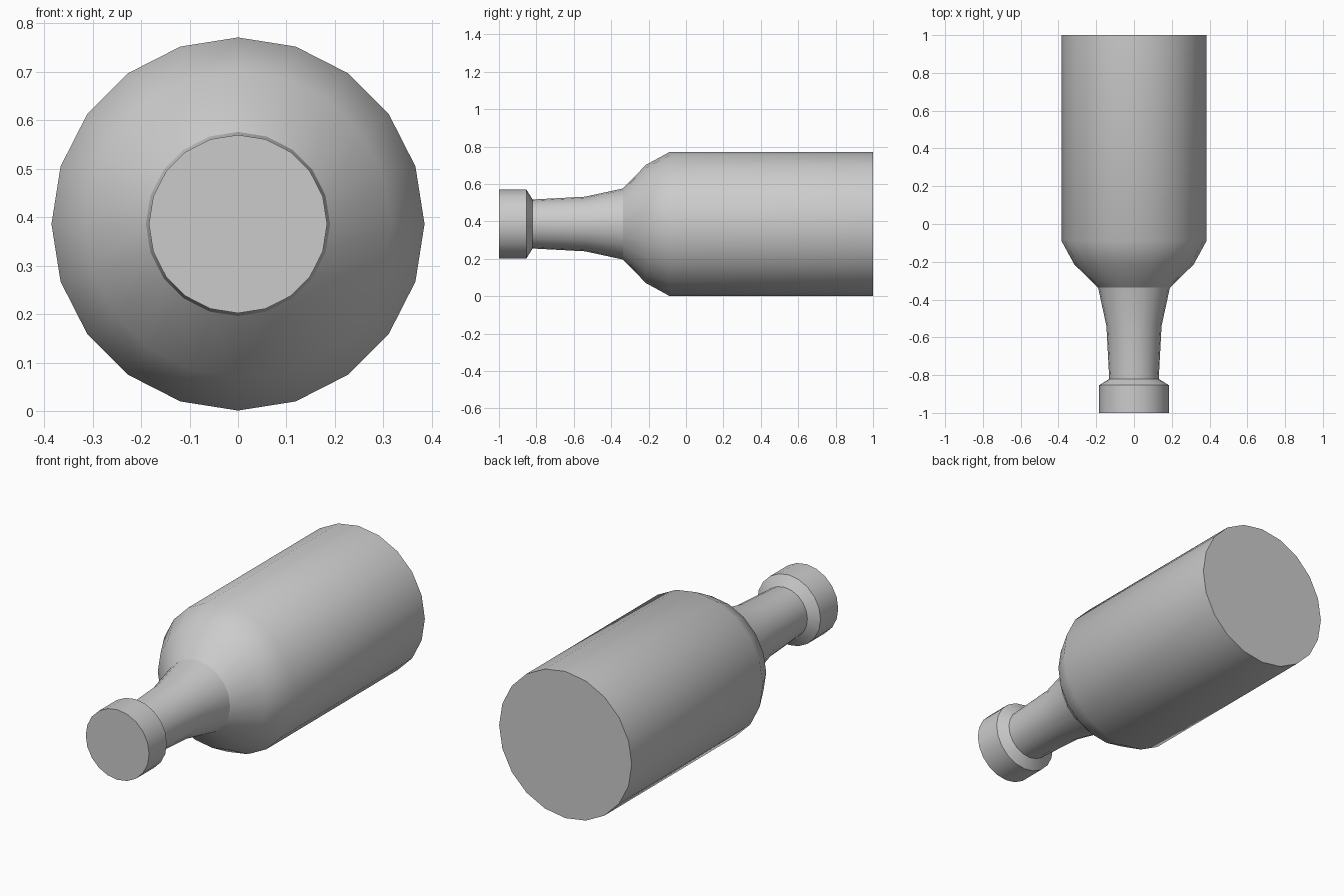
import bpy, bmesh
from math import sin, cos, pi, radians

if "Cube" in bpy.data.objects:
    bpy.data.objects.remove(bpy.data.objects["Cube"])

SIDES = 20
AXIS_Z = 0.386

# bottle outline along y: (y, radius), from the cap to the base
PROFILE = [(-1.0, 0.184), (-0.853, 0.184), (-0.82, 0.131), (-0.54, 0.146),
           (-0.337, 0.19), (-0.214, 0.316), (-0.088, 0.385), (1.0, 0.385)]


def lathe(name, profile):
    bm = bmesh.new()
    rings = [[bm.verts.new((r * cos(2 * pi * i / SIDES), y,
                            AXIS_Z + r * sin(2 * pi * i / SIDES)))
              for i in range(SIDES)] for y, r in profile]
    for a, b in zip(rings, rings[1:]):
        for i in range(SIDES):
            j = (i + 1) % SIDES
            bm.faces.new((a[i], a[j], b[j], b[i]))
    # flat end discs
    bm.faces.new(rings[0])
    bm.faces.new(rings[-1])
    bmesh.ops.recalc_face_normals(bm, faces=bm.faces)
    mesh = bpy.data.meshes.new(name)
    bm.to_mesh(mesh)
    bm.free()
    obj = bpy.data.objects.new(name, mesh)
    bpy.context.collection.objects.link(obj)
    return obj


# bottle lying on its side, with capped neck facing the front
bottle = lathe("bottle", PROFILE)
bpy.context.view_layer.objects.active = bottle
bottle.select_set(True)
bpy.ops.object.shade_smooth_by_angle(angle=radians(30))
